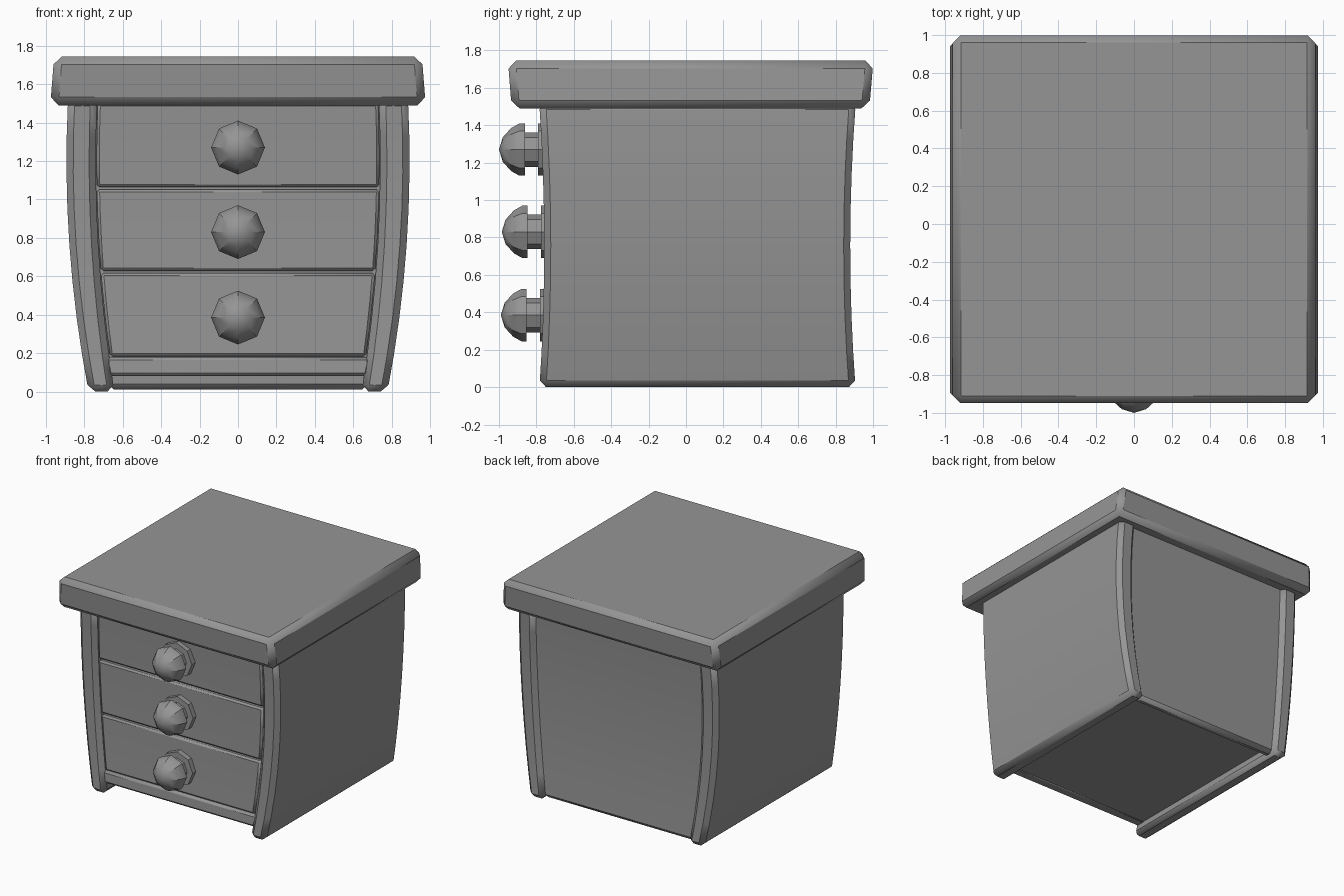
import bpy, bmesh, math

if "Cube" in bpy.data.objects:
    bpy.data.objects.remove(bpy.data.objects["Cube"])

grey = bpy.data.materials.new("plain grey")
grey.use_nodes = True
COLOUR = (0.3, 0.3, 0.3, 1)
grey.diffuse_color = COLOUR
grey.node_tree.nodes["Principled BSDF"].inputs["Base Color"].default_value = COLOUR


# Curved outlines of the body, as functions of height
def outer_x(z): return 0.893 - 0.08 * (z - 1.2) ** 2
def inner_x(z): return 0.74 - 0.067 * (z - 1.2) ** 2
def front_y(z): return -0.758 - 0.045 * (z - 0.75) ** 2
def back_y(z): return 0.878 + 0.05 * (z - 0.75) ** 2


def finish(name, bm, bevel=0.0):
    bmesh.ops.recalc_face_normals(bm, faces=bm.faces)
    mesh = bpy.data.meshes.new(name)
    bm.to_mesh(mesh)
    bm.free()
    mesh.materials.append(grey)
    obj = bpy.data.objects.new(name, mesh)
    bpy.context.collection.objects.link(obj)
    if bevel:
        mod = obj.modifiers.new("chamfer", "BEVEL")
        mod.width = bevel
        mod.segments = 1
        mod.limit_method = "ANGLE"
        mod.angle_limit = math.radians(40)
    bpy.ops.object.select_all(action="DESELECT")
    obj.select_set(True)
    bpy.context.view_layer.objects.active = obj
    bpy.ops.object.shade_smooth_by_angle(angle=math.radians(30))
    return obj


def loft(name, z0, z1, steps, extents, bevel):
    """Stack rectangles given by extents(z) -> x0, x1, y0, y1."""
    bm = bmesh.new()
    rings = []
    for i in range(steps + 1):
        z = z0 + (z1 - z0) * i / steps
        x0, x1, y0, y1 = extents(z)
        rings.append([bm.verts.new((x, y, z)) for x, y in
                      ((x0, y0), (x1, y0), (x1, y1), (x0, y1))])
    for a, b in zip(rings, rings[1:]):
        for k in range(4):
            n = (k + 1) % 4
            bm.faces.new((a[k], a[n], b[n], b[k]))
    bm.faces.new(rings[0])
    bm.faces.new(rings[-1])
    return finish(name, bm, bevel)


def knob(name, z, y_shift):
    """Eight-sided turned knob pointing to the front."""
    profile = [(0, -1.0), (0.065, -0.98), (0.115, -0.935), (0.14, -0.89), (0.14, -0.862),
               (0.092, -0.862), (0.092, -0.79), (0.14, -0.79), (0.14, -0.72), (0, -0.72)]
    bm = bmesh.new()
    verts = [bm.verts.new((r, y + y_shift, z)) for r, y in profile]
    edges = [bm.edges.new(pair) for pair in zip(verts, verts[1:])]
    bmesh.ops.spin(bm, geom=verts + edges, cent=(0, 0, z), axis=(0, 1, 0),
                   angle=math.tau, steps=8, use_merge=True)
    bmesh.ops.remove_doubles(bm, verts=bm.verts, dist=0.0001)
    finish(name, bm)


# Overhanging top, slightly flared
def top_extents(z):
    t = (z - 1.49) / 0.255
    w = 0.977 - 0.02 * t
    return -w, w, -0.932 - 0.02 * t, 0.98 + 0.022 * t


loft("top_slab", 1.49, 1.745, 1, top_extents, 0.042)

# Bowed side panels
for side, name in ((1, "left_side_panel"), (-1, "right_side_panel")):
    loft(name, 0.0, 1.52, 8, lambda z: (*sorted((side * inner_x(z), side * outer_x(z))),
                                        front_y(z), back_y(z)), 0.035)


def inside(y0, y1, gap=0.0):
    """Extents that fill the space between the side panels."""
    return lambda z: (gap - inner_x(z), inner_x(z) - gap, y0(z), y1(z))


# Back panel, inner body and bottom rail
loft("back_panel", 0.01, 1.52, 8,
     inside(lambda z: back_y(z) - 0.12, lambda z: back_y(z) - 0.035, -0.03), 0.03)
loft("inner_body", 0.085, 1.52, 8,
     inside(lambda z: front_y(z) + 0.06, lambda z: back_y(z) - 0.08, -0.03), 0)
loft("bottom_rail", 0.08, 0.18, 1,
     inside(lambda z: front_y(z) + 0.025, lambda z: front_y(z) + 0.12, -0.02), 0.017)

# Three drawers with knobs
drawers = (("bottom", 0.183, 0.617, 0.385, 0.01),
           ("middle", 0.628, 1.052, 0.83, 0.015),
           ("top", 1.064, 1.5, 1.27, 0.0))
for name, z0, z1, knob_z, shift in drawers:
    loft(name + "_drawer", z0, z1, 3,
         inside(lambda z: front_y(z) + 0.025, lambda z: front_y(z) + 0.15, 0.004), 0.014)
    knob(name + "_knob", knob_z, shift)
